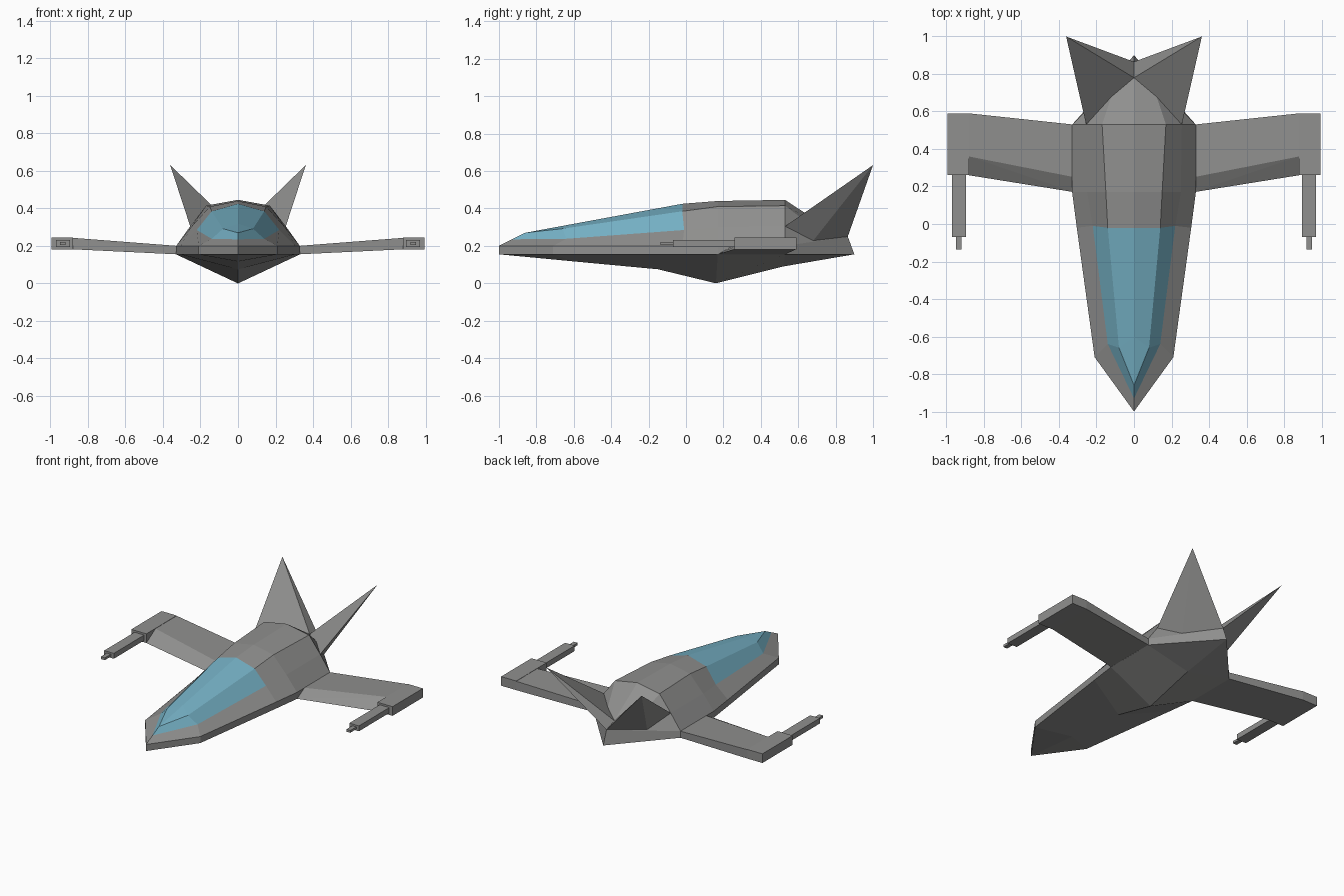
import bpy, bmesh
from itertools import product

if "Cube" in bpy.data.objects:
    bpy.data.objects.remove(bpy.data.objects["Cube"])


def material(name, colour):
    mat = bpy.data.materials.new(name)
    mat.diffuse_color = (*colour, 1)
    mat.use_nodes = True
    mat.node_tree.nodes["Principled BSDF"].inputs["Base Color"].default_value = mat.diffuse_color
    return mat


metal = material("dark_metal", (.28, .28, .275))
glass = material("blue_glass", (.18, .44, .56))


def finish(bm, name, mat=metal):
    """Turn a right-hand half into a mirrored, flat-shaded object."""
    mesh = bpy.data.meshes.new(name)
    bmesh.ops.remove_doubles(bm, verts=bm.verts[:], dist=1e-4)
    bm.to_mesh(mesh)
    bm.free()
    mesh.materials.append(mat)
    ob = bpy.data.objects.new(name, mesh)
    bpy.context.collection.objects.link(ob)
    ob.modifiers.new("mirror", 'MIRROR')


def loft(bm, rows):
    """Skin neighbouring lengthwise lines, listed bottom to top."""
    grid = [[bm.verts.new(p) for p in row] for row in rows]
    for low, high in zip(grid, grid[1:]):
        for i in range(len(low) - 1):
            bm.faces.new((low[i], low[i + 1], high[i + 1], high[i]))


def solid(name, points):
    """Convex solid around a few corner points."""
    bm = bmesh.new()
    for p in points:
        bm.verts.new(p)
    res = bmesh.ops.convex_hull(bm, input=bm.verts[:])
    loose = {v for v in res["geom_interior"] + res["geom_unused"]
             if isinstance(v, bmesh.types.BMVert)}
    bmesh.ops.delete(bm, geom=list(loose), context='VERTS')
    bmesh.ops.dissolve_limit(bm, angle_limit=0.01, verts=bm.verts[:], edges=bm.edges[:])
    bmesh.ops.recalc_face_normals(bm, faces=bm.faces[:])
    finish(bm, name)


def box(name, xs, ys, zs):
    solid(name, list(product(xs, ys, zs)))


# Lengthwise hull lines, nose to tail
keel = [(0, -1, .155), (0, -.6, .117), (0, -.15, .075), (0, .16, 0), (0, .52, .09), (0, .9, .155)]
plan = [(0, -1), (.21, -.71), (.305, -.02), (.33, .17), (.33, .53)]
belt_low = [(x, y, .155) for x, y in plan] + [(0, .9, .155)]
belt_top = [(x, y, .2) for x, y in plan] + [(0, .865, .25)]
sill = [(0, -.93, .235), (.14, -.64, .238), (.22, -.01, .285), (.25, .17, .3), (.255, .53, .305), (0, .865, .25)]
shoulder = [(0, -.86, .27), (.08, -.66, .292), (.14, -.02, .385), (.15, .17, .41), (.17, .53, .415), (.12, .68, .3)]
ridge = [(0, -.86, .27), (0, -.6, .318), (0, -.02, .425), (0, .17, .44), (0, .53, .446), (0, .78, .28)]

# Hull: belly, belt and sides, then the roof behind the canopy
bm = bmesh.new()
loft(bm, [keel, belt_low, belt_top, sill])
loft(bm, [r[2:] for r in (sill, shoulder, ridge)])
finish(bm, "hull")

# Canopy glass
bm = bmesh.new()
loft(bm, [r[:3] for r in (sill, shoulder, ridge)])
finish(bm, "canopy", glass)

# Tail fins
solid("tail_fins", [sill[4], ridge[5], sill[5], (.18, .68, .228), (.362, 1, .632)])

# Wings with bevelled leading edge
root = [(.17, .155), (.25, .2), (.53, .2), (.53, .155)]
tip = [(.26, .182), (.36, .243), (.59, .243), (.59, .182)]
solid("wings", [(.32, y, z) for y, z in root] + [(.88, y, z) for y, z in tip])

# Wing tip pods and guns
box("wingtip_pods", (.88, .995), (.26, .59), (.182, .245))
box("gun_barrels", (.897, .97), (-.07, .27), (.195, .232))
box("gun_muzzles", (.92, .95), (-.135, -.06), (.204, .22))
